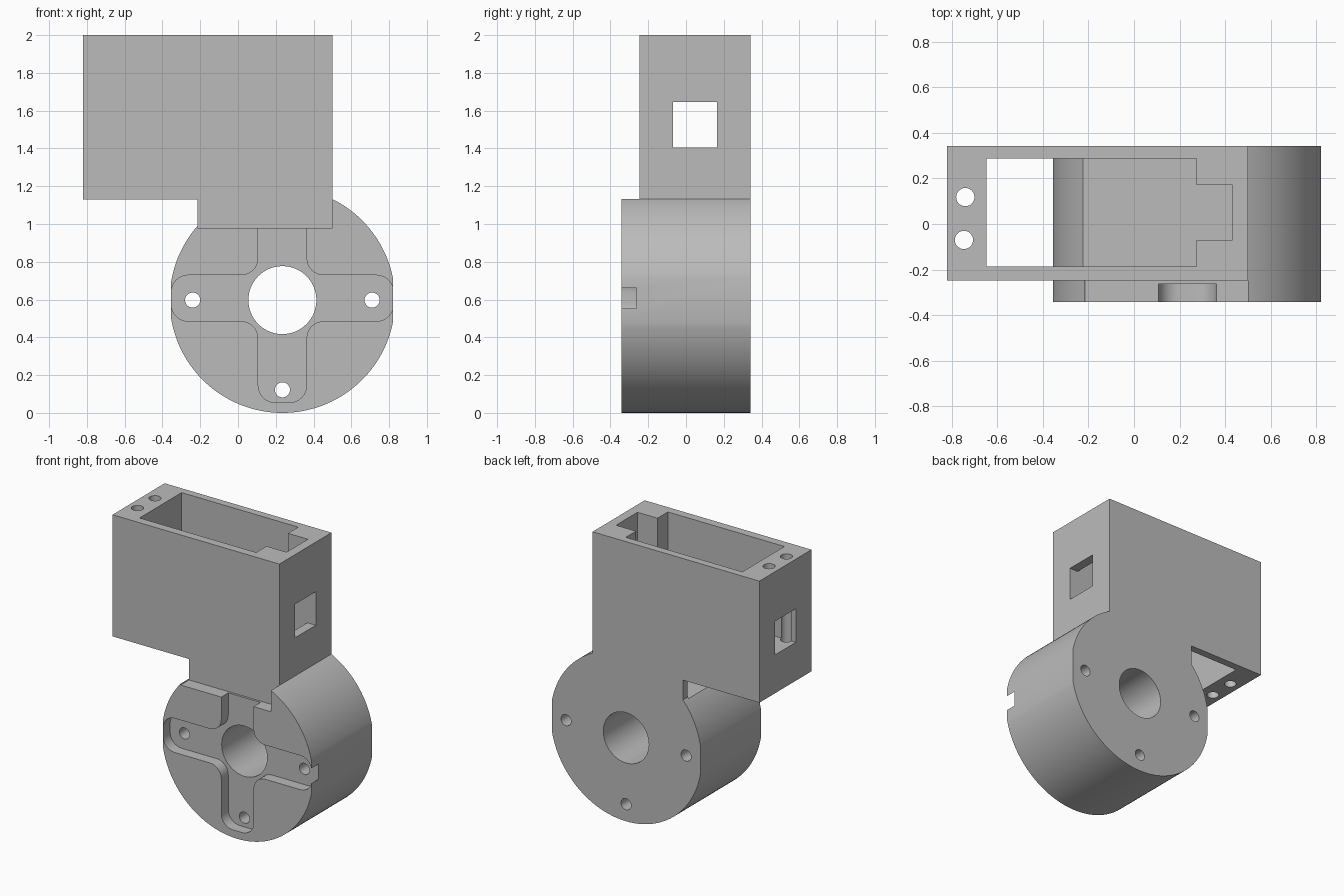
import bpy, bmesh, math
from mathutils import Vector

cube = bpy.data.objects.get("Cube")
if cube:
    bpy.data.objects.remove(cube, do_unlink=True)

grey = bpy.data.materials.new("plain_grey")
grey.use_nodes = True
colour = (0.5, 0.5, 0.5, 1)
grey.diffuse_color = colour
grey.node_tree.nodes["Principled BSDF"].inputs["Base Color"].default_value = colour


def prism(name, outline, axis, lo, hi):
    """Extrude a flat outline along an axis from lo to hi."""
    place = {"x": lambda a, b, t: (t, a, b),
             "y": lambda a, b, t: (a, t, b),
             "z": lambda a, b, t: (a, b, t)}[axis]
    bm = bmesh.new()
    ends = [[bm.verts.new(place(a, b, t)) for a, b in outline] for t in (lo, hi)]
    for end in ends:
        bm.faces.new(end)
    n = len(outline)
    for i in range(n):
        j = (i + 1) % n
        bm.faces.new((ends[0][i], ends[0][j], ends[1][j], ends[1][i]))
    bmesh.ops.recalc_face_normals(bm, faces=bm.faces)
    mesh = bpy.data.meshes.new(name)
    bm.to_mesh(mesh)
    bm.free()
    mesh.materials.append(grey)
    obj = bpy.data.objects.new(name, mesh)
    bpy.context.collection.objects.link(obj)
    return obj


def rect(a0, a1, b0, b1):
    return [(a0, b0), (a1, b0), (a1, b1), (a0, b1)]


def circle(a, b, r, n=48):
    return [(a + r * math.cos(math.tau * i / n), b + r * math.sin(math.tau * i / n))
            for i in range(n)]


def rounded(corners, r, steps=8):
    """Round every right-angled corner of an outline."""
    out = []
    for i, c in enumerate(corners):
        p = Vector(c)
        u = (Vector(corners[i - 1]) - p).normalized()
        v = (Vector(corners[(i + 1) % len(corners)]) - p).normalized()
        for k in range(steps + 1):
            t = math.pi / 2 * k / steps
            out.append(tuple(p + r * (1 - math.sin(t)) * u + r * (1 - math.cos(t)) * v))
    return out


def combine(target, tool, operation="DIFFERENCE"):
    """Apply a boolean and discard the tool."""
    bpy.ops.object.select_all(action="DESELECT")
    bpy.context.view_layer.objects.active = target
    target.select_set(True)
    mod = target.modifiers.new("join", "BOOLEAN")
    mod.operation = operation
    mod.solver = "EXACT"
    mod.object = tool
    bpy.ops.object.modifier_apply(modifier=mod.name)
    bpy.data.objects.remove(tool, do_unlink=True)


CX, CZ, R = 0.235, 0.597, 0.597
FRONT, BACK = -0.342, 0.342
BLOCK_FRONT, STEP, FLOOR = -0.247, 1.13, 0.98

# Round mount with slightly flattened sides
body = prism("motor_bracket", circle(CX, CZ, R, 128), "y", FRONT, BACK)
combine(body, prism("right_flat", rect(-1, -0.355, -0.2, 1.4), "y", -1, 1))
combine(body, prism("left_flat", rect(0.82, 1.2, -0.2, 1.4), "y", -1, 1))
combine(body, prism("top_relief", rect(-0.215, 0.5, FLOOR, 1.5), "y", -1, BLOCK_FRONT))

# Stepped rectangular housing
housing = [(-0.215, 0.9), (0.5, 0.9), (0.5, 2), (-0.82, 2), (-0.82, STEP), (-0.215, STEP)]
combine(body, prism("housing", housing, "y", BLOCK_FRONT, BACK), "UNION")

# Pocket with a narrow cable channel
pocket = [(-0.648, -0.187), (0.275, -0.187), (0.275, -0.07), (0.433, -0.07),
          (0.433, 0.172), (0.275, 0.172), (0.275, 0.288), (-0.648, 0.288)]
combine(body, prism("pocket", pocket, "z", FLOOR, 2.2))

# Window through both end walls
combine(body, prism("window", rect(-0.07, 0.165, 1.405, 1.645), "x", -1, 1))

# Screw holes down the end wall
for x, y in ((-0.74, 0.118), (-0.746, -0.07)):
    combine(body, prism("screw_hole", circle(x, y, 0.04, 32), "z", 1, 2.2))

# Cross-shaped recess in the front face
w, h, reach = 0.128, 0.122, 0.588
x0, x1, z0, z1 = CX - w, CX + w, CZ + 0.01 - h, CZ + 0.01 + h
cross = [(CX - reach, z0), (x0, z0), (x0, 0.055), (x1, 0.055), (x1, z0), (CX + reach, z0),
         (CX + reach, z1), (x1, z1), (x1, 1.3), (x0, 1.3), (x0, z1), (CX - reach, z1)]
combine(body, prism("cross_recess", rounded(cross, 0.09), "y", -0.6, -0.263))

# Shaft bore and mounting holes
for x, z, r, n in ((CX, CZ, 0.18, 64), (CX - 0.475, CZ, 0.04, 32),
                   (CX + 0.475, CZ, 0.04, 32), (CX, CZ - 0.475, 0.04, 32)):
    combine(body, prism("bore", circle(x, z, r, n), "y", -1, 1))

bpy.ops.object.shade_smooth_by_angle(angle=math.radians(25))
